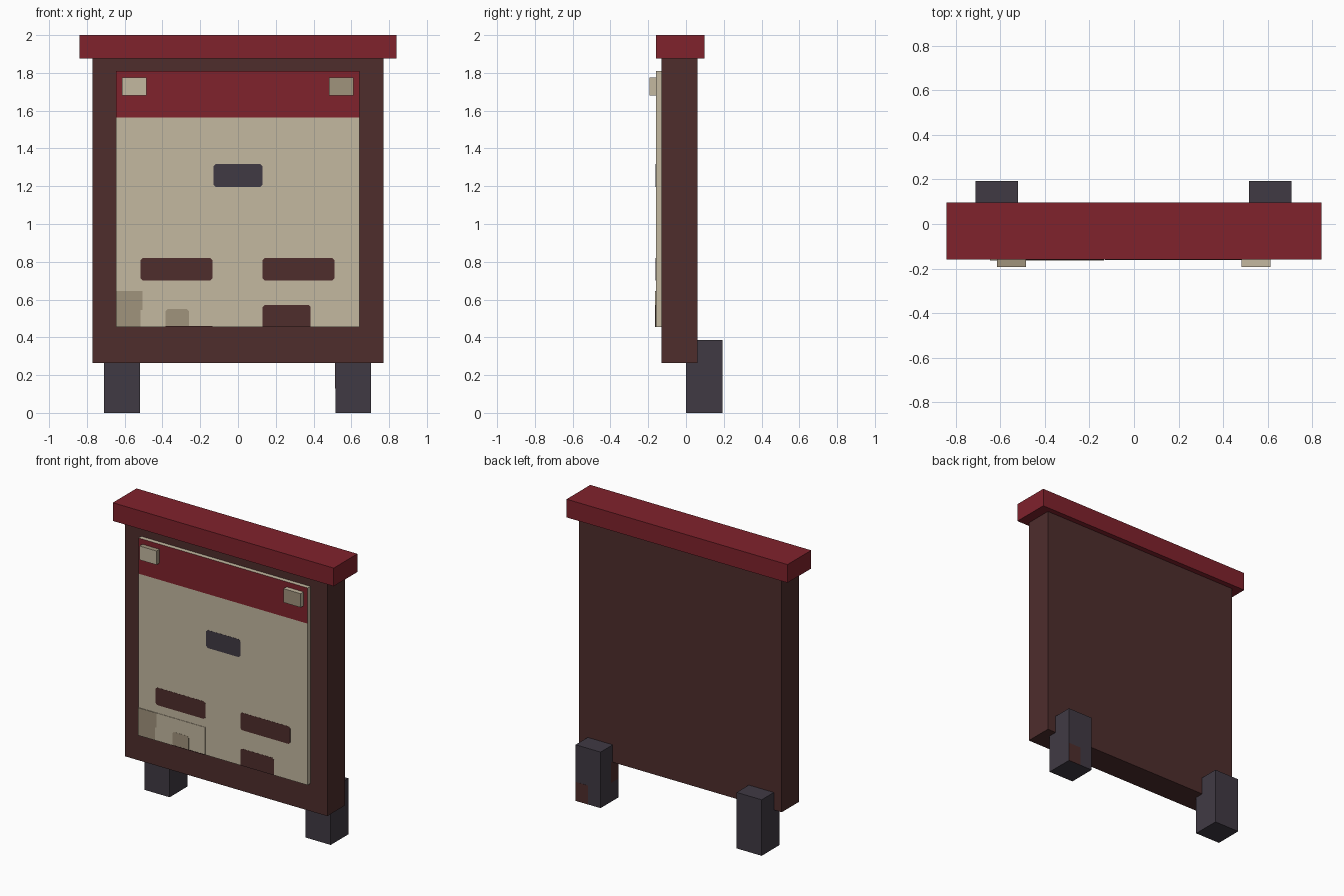
import bpy
import bmesh

cube = bpy.data.objects.get("Cube")
if cube:
    bpy.data.objects.remove(cube, do_unlink=True)


def make_material(name, rgb):
    def linear(c):
        c /= 255
        return c / 12.92 if c <= 0.04045 else ((c + 0.055) / 1.055) ** 2.4
    color = (*[linear(c) for c in rgb], 1)
    mat = bpy.data.materials.new(name)
    mat.use_nodes = True
    mat.diffuse_color = color
    mat.node_tree.nodes["Principled BSDF"].inputs["Base Color"].default_value = color
    return mat


RED = make_material("dark red", (128, 34, 44))
BROWN = make_material("dark brown", (78, 45, 44))
CREAM = make_material("cream", (196, 184, 160))
TAUPE = make_material("taupe", (160, 147, 124))
SLATE = make_material("slate", (64, 58, 68))


def finish(name, bm, *mats):
    bmesh.ops.recalc_face_normals(bm, faces=bm.faces)
    mesh = bpy.data.meshes.new(name)
    bm.to_mesh(mesh)
    bm.free()
    for mat in mats:
        mesh.materials.append(mat)
    obj = bpy.data.objects.new(name, mesh)
    bpy.context.collection.objects.link(obj)
    return obj


def box_mesh(x, y, z):
    bm = bmesh.new()
    bmesh.ops.create_cube(bm, size=1)
    for v in bm.verts:
        v.co = [r[0] if c < 0 else r[1] for c, r in zip(v.co, (x, y, z))]
    return bm


def box(name, x, y, z, mat):
    return finish(name, box_mesh(x, y, z), mat)


def plate(name, x, z, mat, front, top_cut=0, low_cut=0, depth=0.002):
    """Thin painted plate facing the front, with optional clipped corners."""
    (x0, x1), (z0, z1) = x, z
    t, b = top_cut, low_cut
    outline = [(x0 + b, z0), (x1 - b, z0), (x1, z0 + b), (x1, z1 - t),
               (x1 - t, z1), (x0 + t, z1), (x0, z1 - t), (x0, z0 + b)]
    outline = list(dict.fromkeys(outline))
    bm = bmesh.new()
    face = bm.faces.new([bm.verts.new((px, front, pz)) for px, pz in outline])
    ext = bmesh.ops.extrude_face_region(bm, geom=[face])["geom"]
    verts = [g for g in ext if isinstance(g, bmesh.types.BMVert)]
    bmesh.ops.translate(bm, vec=(0, depth, 0), verts=verts)
    return finish(name, bm, mat)


# Board, cap and rear legs
box("backboard", (-0.77, 0.77), (-0.13, 0.06), (0.265, 1.875), BROWN)
box("cap", (-0.84, 0.84), (-0.16, 0.097), (1.875, 2), RED)
for side, x0 in (("right", -0.71), ("left", 0.515)):
    box(side + "_leg", (x0, x0 + 0.19), (0, 0.192), (0, 0.385), SLATE)

# Brown marks on the left leg
box("leg_back_mark", (0.61, 0.705), (0.19, 0.193), (0, 0.13), BROWN)
box("leg_side_mark", (0.514, 0.517), (0, 0.08), (0.13, 0.27), BROWN)

# Cream panel with a red band across the top of its front face
BAND = 1.565
bm = box_mesh((-0.645, 0.642), (-0.16, -0.13), (0.455, 1.81))
bmesh.ops.bisect_plane(bm, geom=bm.verts[:] + bm.edges[:] + bm.faces[:],
                       plane_co=(0, 0, BAND), plane_no=(0, 0, 1))
panel = finish("panel", bm, CREAM, RED)
for poly in panel.data.polygons:
    poly.material_index = int(poly.normal.y < -0.5 and poly.center.z > BAND)

# Pins, with a front face that contrasts with the sides
for side, x0, face, edge in (("right", -0.615, CREAM, TAUPE),
                             ("left", 0.481, TAUPE, CREAM)):
    pin = finish(side + "_pin",
                 box_mesh((x0, x0 + 0.13), (-0.192, -0.16), (1.68, 1.775)), edge, face)
    for poly in pin.data.polygons:
        poly.material_index = int(poly.normal.y < -0.5)

# Painted blocks on the panel
SKIN = -0.161
CUT = 0.012
plate("heading_block", (-0.13, 0.13), (1.195, 1.318), SLATE, SKIN, CUT, CUT)
plate("right_text_block", (-0.515, -0.135), (0.7, 0.82), BROWN, SKIN, CUT, CUT)
plate("left_text_block", (0.13, 0.51), (0.7, 0.82), BROWN, SKIN, CUT, CUT)
plate("lower_text_block", (0.13, 0.385), (0.455, 0.572), BROWN, SKIN, CUT)

# Lower sheet with faded patches
NOTE = -0.163
plate("lower_sheet", (-0.645, -0.135), (0.455, 0.645), CREAM, NOTE, depth=0.003)
plate("corner_patch_top", (-0.645, -0.505), (0.545, 0.645), TAUPE, NOTE - 0.001)
plate("corner_patch_base", (-0.645, -0.517), (0.455, 0.545), TAUPE, NOTE - 0.001)
plate("small_patch", (-0.385, -0.26), (0.455, 0.55), TAUPE, NOTE - 0.001, CUT)
plate("sheet_base_line", (-0.385, -0.135), (0.455, 0.459), BROWN, NOTE - 0.0015)
